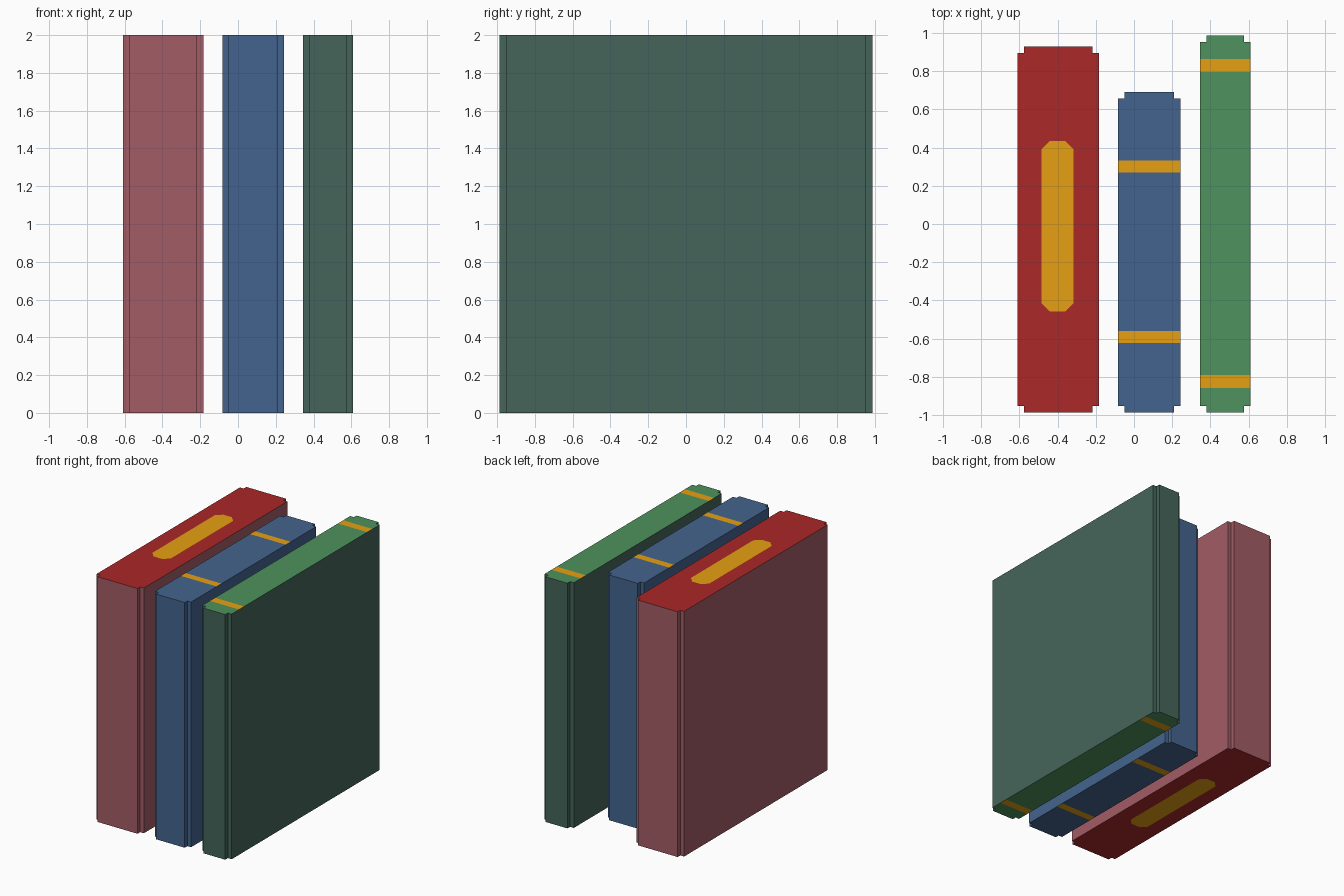
import bpy, bmesh
from mathutils import Vector

if "Cube" in bpy.data.objects:
    bpy.data.objects.remove(bpy.data.objects["Cube"])


def material(name, r, g, b):
    lin = [((c / 255 + 0.055) / 1.055) ** 2.4 for c in (r, g, b)]
    m = bpy.data.materials.new(name)
    m.diffuse_color = (*lin, 1)
    m.use_nodes = True
    m.node_tree.nodes["Principled BSDF"].inputs["Base Color"].default_value = m.diffuse_color
    return m


RED = material("red_spine", 171, 40, 40)
MAROON = material("maroon_cover", 162, 92, 101)
BLUE = material("blue_cover", 68, 100, 142)
GREEN = material("green_spine", 78, 146, 93)
SLATE = material("slate_green_cover", 69, 101, 91)
GOLD = material("gold_trim", 232, 160, 18)
HEIGHT, NOTCH = 2.0, 0.034


def book(name, x0, x1, y0, y1, cover, spine, lines, inside):
    """Notched slab; its two spine faces are cut along lines and gilded where inside(x, y)."""
    n = NOTCH
    profile = [(x0 + n, y0), (x1 - n, y0), (x1 - n, y0 + n), (x1, y0 + n),
               (x1, y1 - n), (x1 - n, y1 - n), (x1 - n, y1), (x0 + n, y1),
               (x0 + n, y1 - n), (x0, y1 - n), (x0, y0 + n), (x0 + n, y0 + n)]
    bm = bmesh.new()
    base = bm.faces.new([bm.verts.new((x, y, 0)) for x, y in profile])
    ext = bmesh.ops.extrude_face_region(bm, geom=[base], use_keep_orig=True)
    top = [v for v in ext["geom"] if isinstance(v, bmesh.types.BMVert)]
    bmesh.ops.translate(bm, verts=top, vec=(0, 0, HEIGHT))
    bmesh.ops.recalc_face_normals(bm, faces=bm.faces[:])

    # Cut the decoration into the top and bottom faces only
    for point, normal in lines:
        caps = [f for f in bm.faces if abs(f.normal.z) > 0.9]
        geom = caps + list({e for f in caps for e in f.edges}) \
            + list({v for f in caps for v in f.verts})
        bmesh.ops.bisect_plane(bm, geom=geom, dist=1e-5,
                               plane_co=(*point, 0), plane_no=(*normal, 0))
    bm.normal_update()
    for f in bm.faces:
        if abs(f.normal.z) > 0.9:
            c = f.calc_center_median()
            f.material_index = 2 if inside(c.x, c.y) else 1
    me = bpy.data.meshes.new(name)
    bm.to_mesh(me)
    bm.free()
    for m in (cover, spine, GOLD):
        me.materials.append(m)
    bpy.context.collection.objects.link(bpy.data.objects.new(name, me))


def bands(*spans):
    """Cut lines and test for stripes across the spine."""
    lines = [((0, y), (0, 1)) for span in spans for y in span]
    return lines, lambda x, y: any(a < y < b for a, b in spans)


def label(cx, cy, hx, hy, chamfer):
    """Cut lines and test for a long octagonal label."""
    limits = [(Vector((s, 0)), hx) for s in (-1, 1)]
    limits += [(Vector((0, s)), hy) for s in (-1, 1)]
    limits += [(Vector((sx, sy)), hx + hy - chamfer) for sx in (-1, 1) for sy in (-1, 1)]
    centre = Vector((cx, cy))
    lines = [(centre + d * (r / d.length_squared), d) for d, r in limits]
    return lines, lambda x, y: all((Vector((x, y)) - centre).dot(d) < r for d, r in limits)


book("red_book", -0.61, -0.182, -0.987, 0.93, MAROON, RED,
     *label(-0.4, -0.012, 0.084, 0.447, 0.045))
book("blue_book", -0.083, 0.244, -0.987, 0.692, BLUE, BLUE,
     *bands((-0.622, -0.56), (0.27, 0.333)))
book("green_book", 0.345, 0.61, -0.987, 0.987, SLATE, GREEN,
     *bands((-0.857, -0.79), (0.795, 0.863)))
